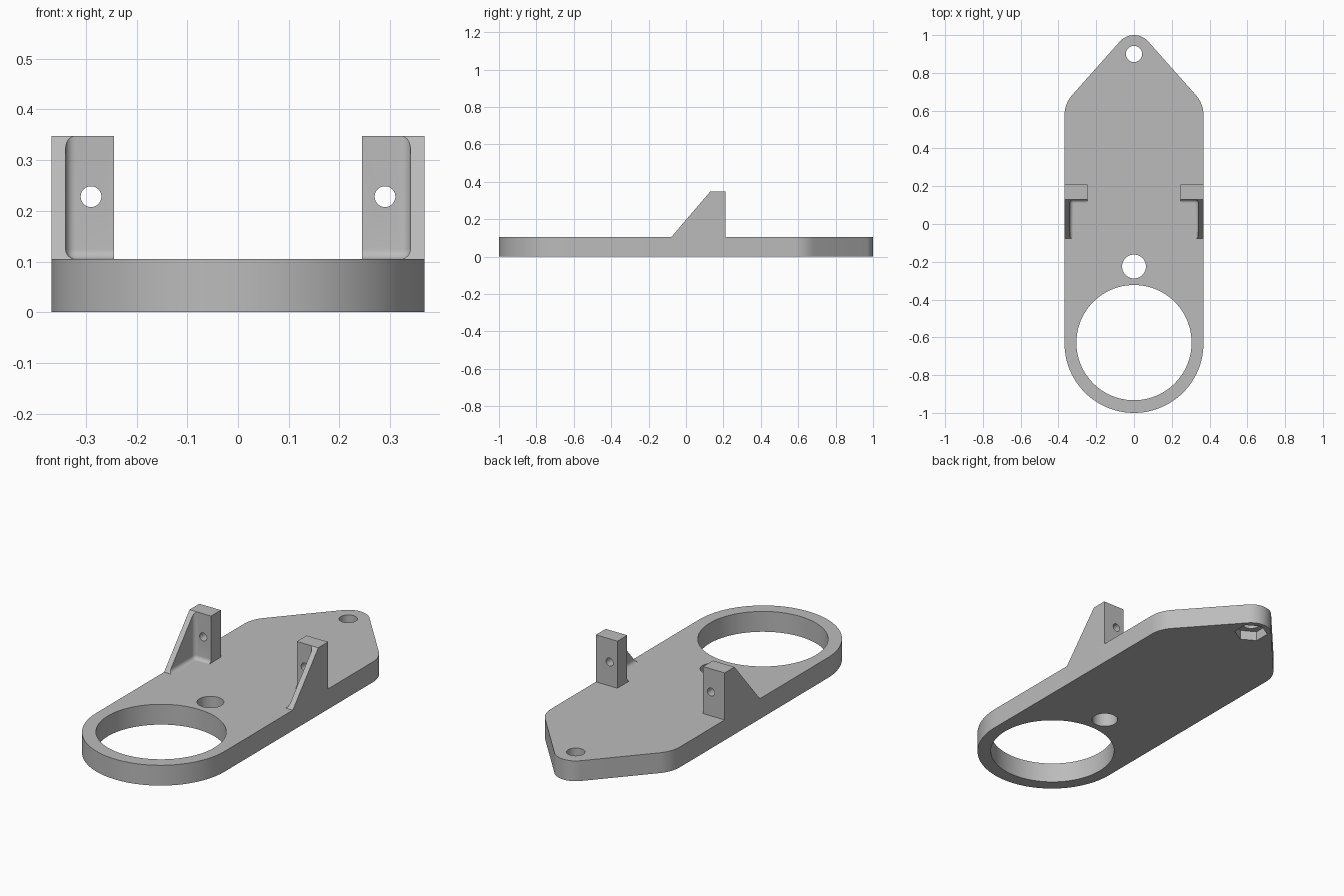
import bpy, bmesh, math
from mathutils import Matrix

if "Cube" in bpy.data.objects:
    bpy.data.objects.remove(bpy.data.objects["Cube"])

W, T = 0.368, 0.105          # plate half width and thickness
POST_IN, POST_F, POST_B, POST_TOP = 0.245, 0.13, 0.21, 0.348

grey = bpy.data.materials.new("grey plastic")
grey.use_nodes = True
colour = (0.5, 0.5, 0.5, 1)
grey.diffuse_color = colour
grey.node_tree.nodes["Principled BSDF"].inputs["Base Color"].default_value = colour


def add(name, bm):
    bmesh.ops.recalc_face_normals(bm, faces=bm.faces)
    mesh = bpy.data.meshes.new(name)
    bm.to_mesh(mesh)
    bm.free()
    mesh.materials.append(grey)
    ob = bpy.data.objects.new(name, mesh)
    bpy.context.collection.objects.link(ob)
    return ob


def prism(name, points, move):
    bm = bmesh.new()
    face = bm.faces.new([bm.verts.new(p) for p in points])
    out = bmesh.ops.extrude_face_region(bm, geom=[face])["geom"]
    verts = [v for v in out if isinstance(v, bmesh.types.BMVert)]
    bmesh.ops.translate(bm, verts=verts, vec=move)
    return add(name, bm)


def cylinder(name, r, depth, at, sides=48, turn=None):
    bm = bmesh.new()
    bmesh.ops.create_cone(bm, cap_ends=True, segments=sides, radius1=r, radius2=r, depth=depth,
                          matrix=Matrix.Translation(at) @ (turn or Matrix()))
    return add(name, bm)


def arc(x, y, r, a, b, n):
    angles = [math.radians(a + (b - a) * i / n) for i in range(n + 1)]
    return [(x + r * math.cos(t), y + r * math.sin(t), 0) for t in angles]


def finish(ob, cutters):
    # Cut the openings, bake them in, then smooth the curved walls
    bpy.context.view_layer.objects.active = ob
    bpy.ops.object.select_all(action='DESELECT')
    ob.select_set(True)
    for c in cutters:
        m = ob.modifiers.new("cut", 'BOOLEAN')
        m.operation, m.solver, m.object = 'DIFFERENCE', 'EXACT', c
        bpy.ops.object.modifier_apply(modifier=m.name)
    for c in cutters:
        bpy.data.objects.remove(c)
    bpy.ops.object.shade_smooth_by_angle(angle=math.radians(25))


# Base plate: round front, tapered back with rounded shoulders and tip
taper, shoulder = 41.7, 0.16
half = math.tan(math.radians(taper / 2)) * shoulder
sx, sy = W - shoulder, 0.637 - half
outline = (arc(0, W - 1, W, 180, 360, 64) + arc(sx, sy, shoulder, 0, taper, 10)
           + arc(0, 0.9, 0.1, taper, 180 - taper, 20)
           + arc(-sx, sy, shoulder, 180 - taper, 180, 10))
plate = prism("base_plate", outline, (0, 0, T))
finish(plate, [
    cylinder("ring_cutter", 0.305, 1, (0, -0.628, 0), 96),
    cylinder("middle_hole_cutter", 0.063, 1, (0, -0.225, 0)),
    cylinder("tip_hole_cutter", 0.043, 1, (0, 0.9, 0)),
    cylinder("nut_pocket_cutter", 0.082, 0.1, (0, 0.9, 0), 6),
])

# Upright brackets: a post with a thin gusset, hollowed by a rounded pocket
for side, name in ((1, "left_bracket"), (-1, "right_bracket")):
    wedge = [(side * POST_IN, y, z) for y, z in
             ((-0.078, T), (POST_B, T), (POST_B, POST_TOP), (POST_F, POST_TOP))]
    bracket = prism(name, wedge, (side * (W - POST_IN), 0, 0))
    bm = bmesh.new()
    bmesh.ops.create_cube(bm, size=1, matrix=Matrix.Translation(
        (side * 0.09, POST_F - 0.25, T + 0.2495)) @ Matrix.Diagonal((0.5, 0.5, 0.5, 1)))
    bmesh.ops.bevel(bm, geom=bm.edges[:], offset=0.02, segments=6, profile=0.5, affect='EDGES')
    pocket = add("pocket_cutter", bm)
    bolt = cylinder("bolt_hole_cutter", 0.0205, 1, (side * 0.29, 0.15, 0.228), 32,
                    Matrix.Rotation(math.pi / 2, 4, 'X'))
    finish(bracket, [pocket, bolt])
